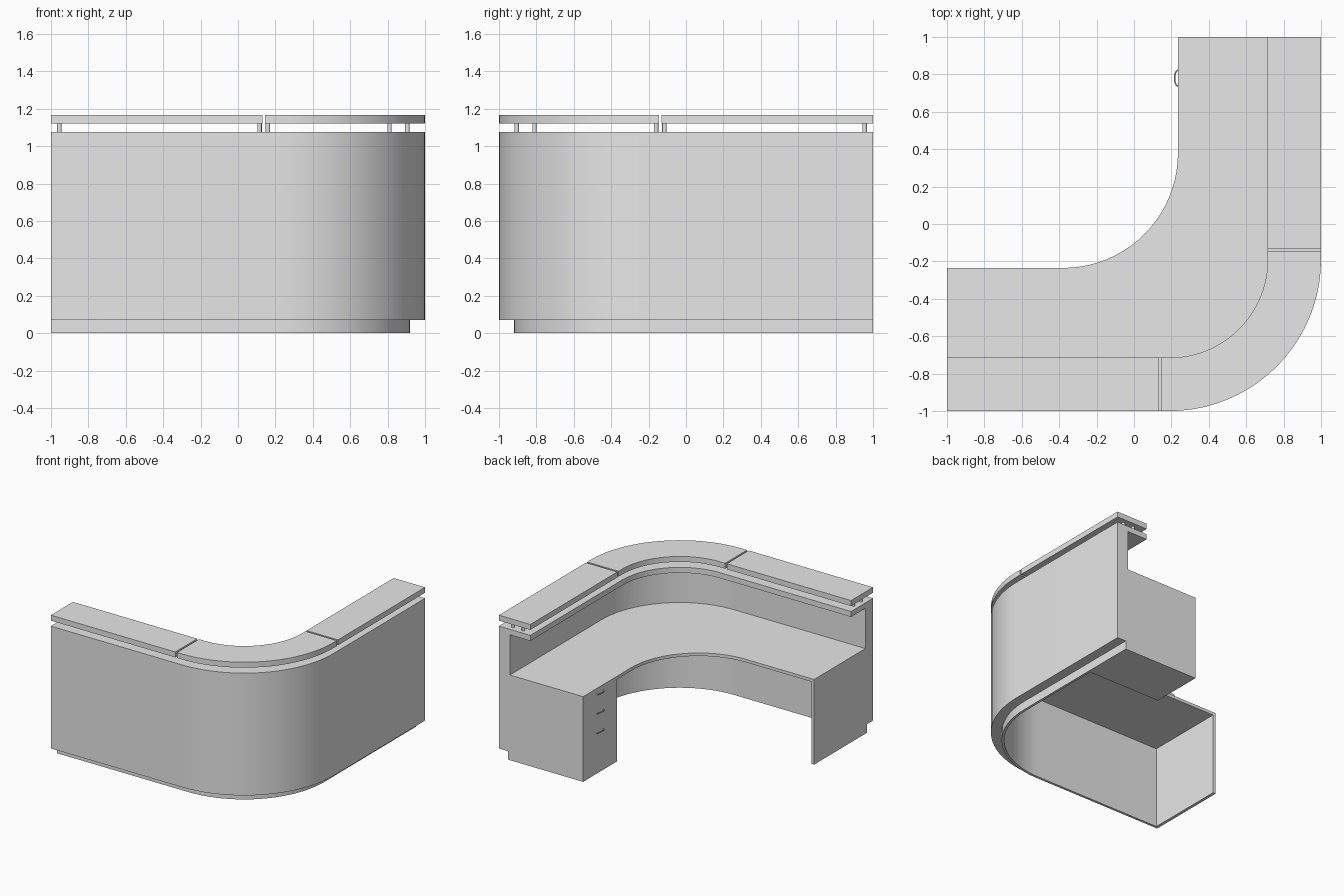
import bpy
import bmesh
from math import sin, cos, pi, radians

cube = bpy.data.objects.get("Cube")
if cube:
    bpy.data.objects.remove(cube)

GREY = (0.8, 0.8, 0.8, 1)
mat = bpy.data.materials.new("plain grey")
mat.use_nodes = True
mat.diffuse_color = GREY
mat.node_tree.nodes["Principled BSDF"].inputs["Base Color"].default_value = GREY

CENTRE, RADIUS, STEPS = 0.19, 0.81, 20
INNER = 0.235       # user-side edge of the worktop
DESK_TOP, DESK_BOTTOM = 0.70, 0.675
WALL = 0.10         # depth of the front wall


def finish(bm, name):
    bmesh.ops.recalc_face_normals(bm, faces=bm.faces)
    mesh = bpy.data.meshes.new(name)
    bm.to_mesh(mesh)
    bm.free()
    mesh.materials.append(mat)
    obj = bpy.data.objects.new(name, mesh)
    bpy.context.collection.objects.link(obj)
    bpy.ops.object.select_all(action='DESELECT')
    obj.select_set(True)
    bpy.context.view_layer.objects.active = obj
    bpy.ops.object.shade_smooth_by_angle(angle=radians(30))
    return obj


def arc(steps=STEPS):
    return [-pi / 2 * (1 - i / steps) for i in range(steps + 1)]


def front_station(x):
    return (x, -1, 0, -1)


def side_station(y):
    return (1, y, 1, 0)


def corner():
    return [(CENTRE + RADIUS * cos(t), -CENTRE + RADIUS * sin(t), cos(t), sin(t))
            for t in arc()]


def inset_point(station, inset):
    x, y, nx, ny = station
    return x - nx * inset, y - ny * inset


def sweep(name, stations, profile):
    """Carry an (inset, height) profile along the outer line of the desk."""
    bm = bmesh.new()
    rings = [[bm.verts.new((*inset_point(s, d), z)) for d, z in profile]
             for s in stations]
    n = len(profile)
    for a, b in zip(rings, rings[1:]):
        for i in range(n):
            j = (i + 1) % n
            bm.faces.new((a[i], a[j], b[j], b[i]))
    bm.faces.new(rings[0])
    bm.faces.new(rings[-1])
    return finish(bm, name)


def box(name, lo, hi):
    bm = bmesh.new()
    bmesh.ops.create_cube(bm, size=1)
    for v in bm.verts:
        v.co = [h if c > 0 else l for c, l, h in zip(v.co, lo, hi)]
    return finish(bm, name)


def post(name, x, y):
    bm = bmesh.new()
    bmesh.ops.create_cone(bm, cap_ends=True, segments=16, radius1=0.012,
                          radius2=0.012, depth=0.05)
    bmesh.ops.translate(bm, verts=bm.verts, vec=(x, y, 1.0975))
    return finish(bm, name)


full_run = [front_station(-1)] + corner() + [side_station(1)]

# Front wall with recessed plinth and inward ledge
sweep("front_wall", full_run, [
    (0, 0.07), (0, 1.075), (0.285, 1.075), (0.285, 1.03), (WALL, 1.03),
    (WALL, 0), (0.08, 0), (0.08, 0.07)])

# Raised counter in three lengths
slab = [(0, 1.12), (0, 1.165), (0.285, 1.165), (0.285, 1.12)]
sweep("counter_front", [front_station(-1), front_station(0.13)], slab)
sweep("counter_corner", [front_station(0.145)] + corner() + [side_station(-0.145)], slab)
sweep("counter_side", [side_station(-0.13), side_station(1)], slab)

# Pairs of counter posts, matched on both arms
for i, p in enumerate((-0.955, 0.115, 0.16)):
    for j, d in enumerate((0.095, 0.19)):
        post(f"front_post_{i}_{j}", *inset_point(front_station(p), d))
        post(f"side_post_{i}_{j}", *inset_point(side_station(-p), d))

# Worktop: wall line outside, wide concave sweep inside
inner_centre, inner_radius = -0.38, 0.615
outline = [inset_point(s, WALL) for s in full_run]
outline += [(INNER, 1)]
outline += [(inner_centre + inner_radius * cos(t), -inner_centre + inner_radius * sin(t))
            for t in reversed(arc())]
outline += [(-1, -INNER)]
bm = bmesh.new()
face = bm.faces.new([bm.verts.new((x, y, DESK_BOTTOM)) for x, y in outline])
top = bmesh.ops.extrude_face_region(bm, geom=[face])["geom"]
bmesh.ops.translate(bm, vec=(0, 0, DESK_TOP - DESK_BOTTOM),
                    verts=[g for g in top if isinstance(g, bmesh.types.BMVert)])
finish(bm, "worktop")

# Supports below the worktop
box("end_panel", (-1, -0.92, 0), (-0.975, -INNER, DESK_BOTTOM))
box("drawer_pedestal", (INNER, 0.56, 0), (0.92, 1, DESK_BOTTOM))

# Bowed drawer handles
for i, z in enumerate((0.65, 0.495, 0.335)):
    curve = bpy.data.curves.new(f"drawer_handle_{i}", 'CURVE')
    curve.dimensions = '3D'
    curve.bevel_depth = 0.004
    curve.bevel_resolution = 2
    curve.use_fill_caps = True
    spline = curve.splines.new('POLY')
    spline.points.add(12)
    for k, pt in enumerate(spline.points):
        t = pi * k / 12
        pt.co = (INNER - 0.018 * sin(t), 0.78 + 0.042 * cos(t), z, 1)
    curve.materials.append(mat)
    bpy.context.collection.objects.link(bpy.data.objects.new(f"drawer_handle_{i}", curve))
